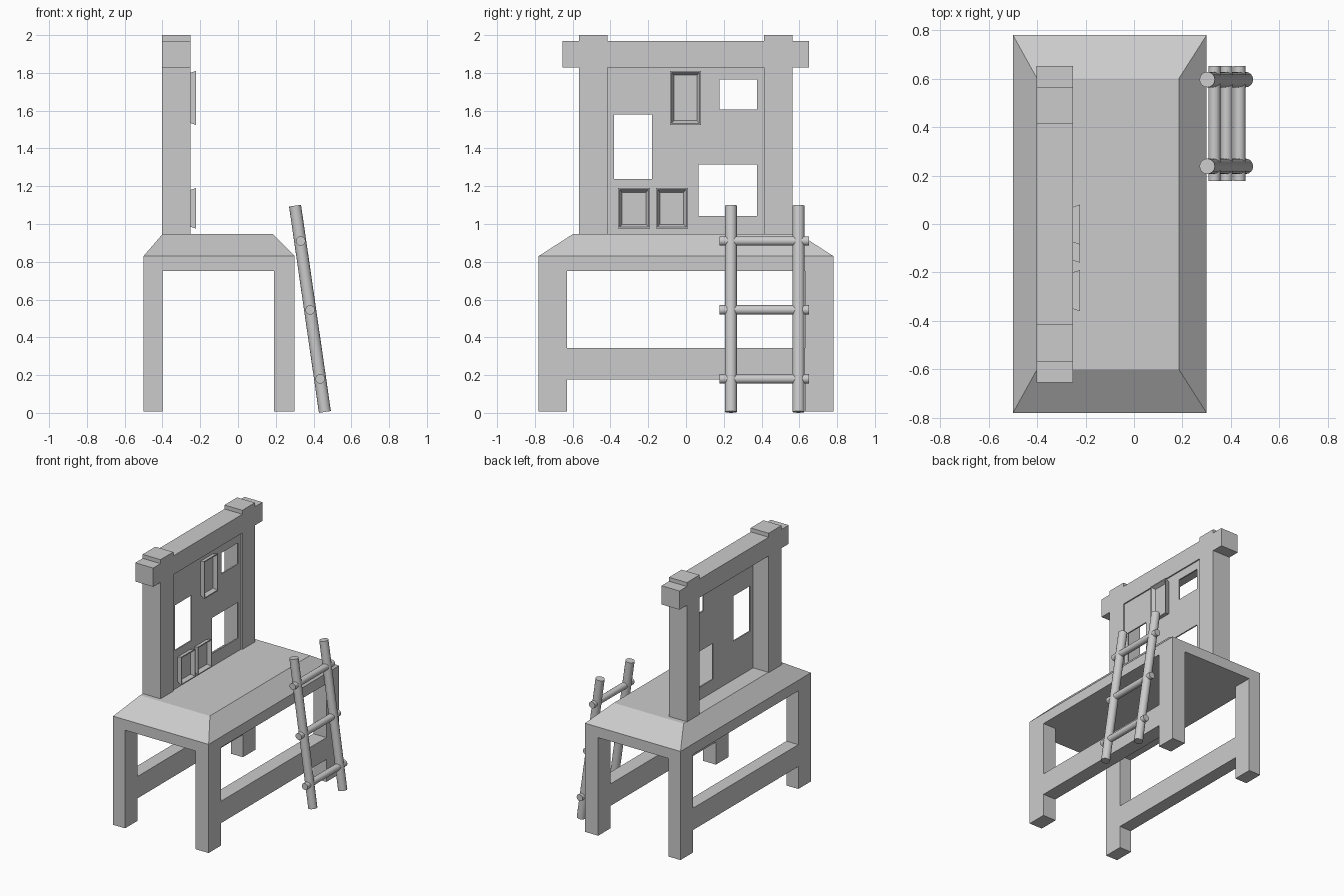
import bpy, bmesh
from mathutils import Vector

if "Cube" in bpy.data.objects:
    bpy.data.objects.remove(bpy.data.objects["Cube"])


def make_object(name, bm):
    bmesh.ops.recalc_face_normals(bm, faces=bm.faces)
    mesh = bpy.data.meshes.new(name)
    bm.to_mesh(mesh)
    bm.free()
    ob = bpy.data.objects.new(name, mesh)
    bpy.context.collection.objects.link(ob)
    return ob


def loft(name, rings):
    """Skin a stack of 4-point rings and cap both ends."""
    bm = bmesh.new()
    loops = [[bm.verts.new(p) for p in r] for r in rings]
    for a, b in zip(loops, loops[1:]):
        for i in range(4):
            j = (i + 1) % 4
            bm.faces.new((a[i], a[j], b[j], b[i]))
    bm.faces.new(loops[0])
    bm.faces.new(loops[-1])
    return make_object(name, bm)


def rect_z(x0, x1, y0, y1, z):
    return [(x0, y0, z), (x1, y0, z), (x1, y1, z), (x0, y1, z)]


def rect_x(x, y0, y1, z0, z1, inset=0):
    y0, y1, z0, z1 = y0 + inset, y1 - inset, z0 + inset, z1 - inset
    return [(x, y0, z0), (x, y1, z0), (x, y1, z1), (x, y0, z1)]


def box(name, x0, x1, y0, y1, z0, z1):
    return loft(name, [rect_z(x0, x1, y0, y1, z0), rect_z(x0, x1, y0, y1, z1)])


def rod(name, start, end, radius):
    start, end = Vector(start), Vector(end)
    bpy.ops.mesh.primitive_cylinder_add(vertices=16, radius=radius,
                                        depth=(end - start).length,
                                        location=(start + end) / 2)
    ob = bpy.context.object
    ob.name = name
    ob.rotation_euler = (end - start).to_track_quat('Z', 'Y').to_euler()
    bpy.ops.object.shade_smooth_by_angle()


# Table top with sloped edges
loft("table_top", [rect_z(-0.5, 0.3, -0.78, 0.78, 0.75),
                   rect_z(-0.5, 0.3, -0.78, 0.78, 0.83),
                   rect_z(-0.4, 0.185, -0.6, 0.6, 0.946)])

# Legs and long stretchers
for side, x0, x1 in (("back", -0.5, -0.4), ("front", 0.19, 0.3)):
    box(side + "_left_leg", x0, x1, -0.78, -0.63, 0.007, 0.75)
    box(side + "_right_leg", x0, x1, 0.63, 0.78, 0.007, 0.75)
    box(side + "_stretcher", x0, x1, -0.63, 0.63, 0.177, 0.343)

# Backrest posts and crossbeam
XB, XF = -0.402, -0.252
box("left_post", XB, XF, -0.567, -0.415, 0.94, 2.0)
box("right_post", XB, XF, 0.412, 0.563, 0.94, 2.0)
box("crossbeam", XB, XF, -0.655, 0.652, 1.828, 1.97)

# Thin back panel with window openings, laid out as a grid of cells
holes = [(-0.38, -0.18, 1.237, 1.58),
         (0.178, 0.377, 1.605, 1.765),
         (0.065, 0.377, 1.043, 1.315)]
ys = sorted({-0.415, 0.412, *(v for h in holes for v in h[:2])})
zs = sorted({0.945, 1.83, *(v for h in holes for v in h[2:])})
bm = bmesh.new()
for y0, y1 in zip(ys, ys[1:]):
    for z0, z1 in zip(zs, zs[1:]):
        cy, cz = (y0 + y1) / 2, (z0 + z1) / 2
        if not any(a < cy < b and c < cz < d for a, b, c, d in holes):
            bm.faces.new([bm.verts.new(p) for p in rect_x(-0.272, y0, y1, z0, z1)])
bmesh.ops.remove_doubles(bm, verts=bm.verts, dist=1e-4)
new = bmesh.ops.extrude_face_region(bm, geom=bm.faces[:])["geom"]
bmesh.ops.translate(bm, vec=(0.01, 0, 0),
                    verts=[g for g in new if isinstance(g, bmesh.types.BMVert)])
make_object("back_panel", bm)

# Flared, recessed picture-frame blocks on the panel
for i, r in enumerate([(-0.085, 0.08, 1.525, 1.81),
                       (-0.36, -0.19, 0.976, 1.19),
                       (-0.16, 0.01, 0.976, 1.19)]):
    loft(f"frame_block_{i + 1}", [rect_x(-0.266, *r, 0.014), rect_x(-0.223, *r),
                                  rect_x(-0.223, *r, 0.008), rect_x(-0.25, *r, 0.022)])

# Leaning ladder
for name, y in (("left", 0.238), ("right", 0.596)):
    rod(f"ladder_{name}_rail", (0.46, y, 0.005), (0.302, y, 1.097), 0.032)
for i, (x, z) in enumerate([(0.435, 0.18), (0.382, 0.545), (0.332, 0.91)]):
    rod(f"ladder_rung_{i + 1}", (x, 0.178, z), (x, 0.652, z), 0.025)
